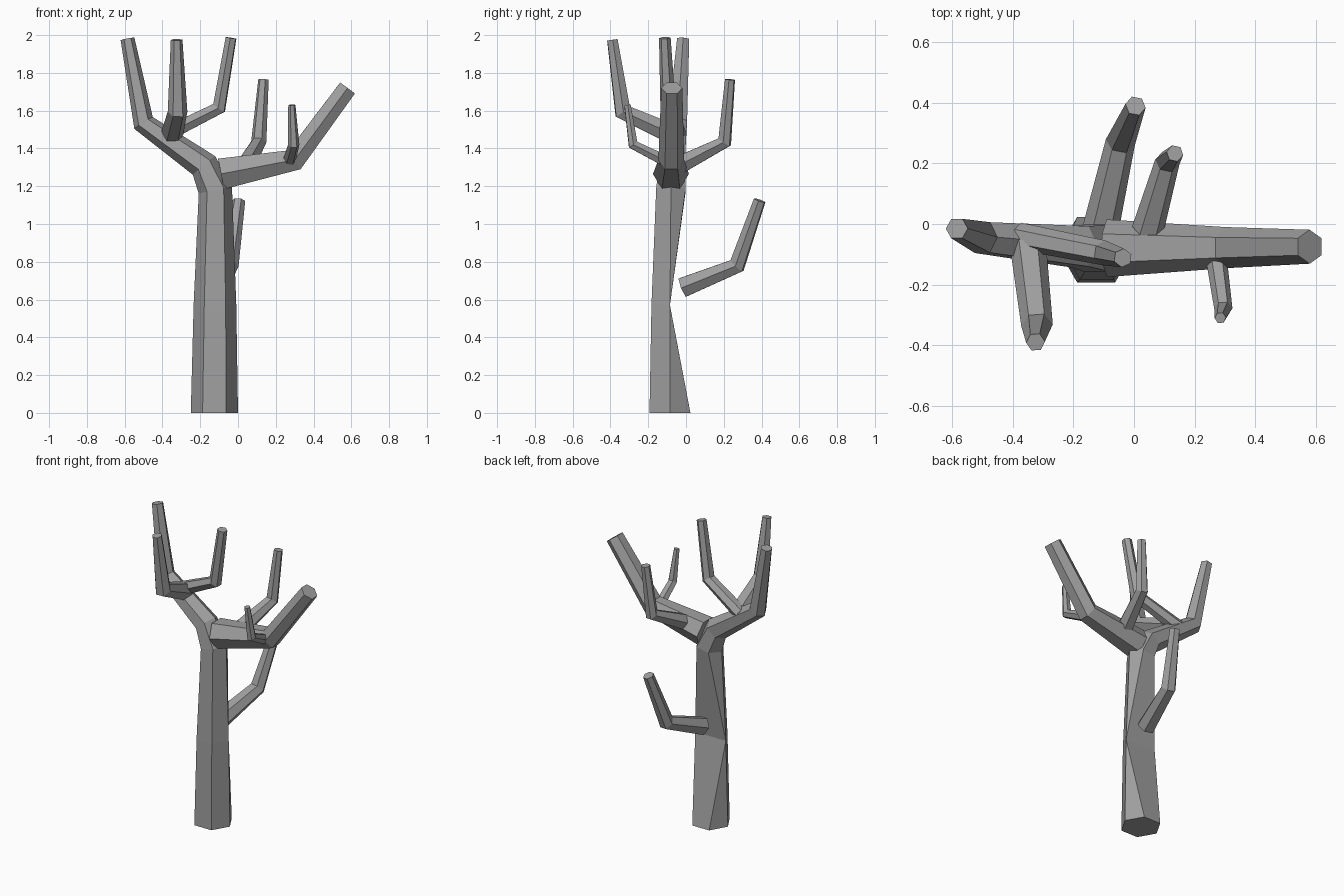
import bpy, bmesh, math
from mathutils import Vector

cube = bpy.data.objects.get("Cube")
if cube:
    bpy.data.objects.remove(cube)

bark = bpy.data.materials.new("grey bark")
bark.use_nodes = True
colour = (0.35, 0.35, 0.35, 1)
bark.diffuse_color = colour
bark.node_tree.nodes["Principled BSDF"].inputs["Base Color"].default_value = colour

SIDES = 6
X, Y = Vector((1, 0, 0)), Vector((0, 1, 0))


def limb(name, path, ref, hollow_ring=None):
    """Six-sided tapering tube through (x, y, z, radius) points."""
    bm = bmesh.new()
    pts = [Vector(p[:3]) for p in path]
    steps = [(b - a).normalized() for a, b in zip(pts, pts[1:])]
    rings = []
    for i, p in enumerate(pts):
        t = (steps[max(i - 1, 0)] + steps[min(i, len(steps) - 1)]).normalized()
        ref = (ref - t * ref.dot(t)).normalized()
        side = t.cross(ref)
        ring = []
        for k in range(SIDES):
            a = math.tau * k / SIDES
            ring.append(bm.verts.new(p + path[i][3] * (ref * math.cos(a) + side * math.sin(a))))
        rings.append(ring)
    # Collapse the rear corners of one ring to dish the back
    if hollow_ring is not None:
        ring = rings[hollow_ring]
        ring[1].co, ring[2].co = ring[0].co, ring[3].co
    for lo, hi in zip(rings, rings[1:]):
        for k in range(SIDES):
            n = (k + 1) % SIDES
            bm.faces.new((lo[k], lo[n], hi[n], hi[k]))
    bm.faces.new(rings[0][::-1])
    bm.faces.new(rings[-1])
    bmesh.ops.remove_doubles(bm, verts=bm.verts, dist=0.0005)
    bmesh.ops.recalc_face_normals(bm, faces=bm.faces)
    mesh = bpy.data.meshes.new(name)
    bm.to_mesh(mesh)
    bm.free()
    mesh.materials.append(bark)
    bpy.context.collection.objects.link(bpy.data.objects.new(name, mesh))


# Trunk, bending over into the main left-hand limb
limb("trunk", [(-0.125, -0.085, 0, 0.125), (-0.122, -0.085, 0.57, 0.113),
               (-0.12, -0.08, 1.18, 0.09), (-0.18, -0.075, 1.31, 0.077),
               (-0.5, -0.045, 1.535, 0.058), (-0.585, -0.015, 1.98, 0.037)], X, 1)

# Heavy limb on the other side
limb("right_limb", [(-0.09, -0.08, 1.265, 0.095), (0.3, -0.078, 1.34, 0.068),
                    (0.58, -0.075, 1.72, 0.056)], Y)

# Prongs growing from the limbs
limb("front_prong", [(-0.35, -0.07, 1.475, 0.06), (-0.32, -0.335, 1.595, 0.052),
                     (-0.325, -0.39, 1.975, 0.031)], X)
limb("inner_prong", [(-0.38, -0.04, 1.475, 0.045), (-0.1, -0.095, 1.615, 0.041),
                     (-0.037, -0.112, 1.985, 0.031)], Y)
limb("small_front_prong", [(0.27, -0.1, 1.33, 0.035), (0.295, -0.28, 1.42, 0.03),
                           (0.285, -0.31, 1.63, 0.019)], X)
limb("back_prong", [(0.045, -0.02, 1.32, 0.053), (0.11, 0.205, 1.435, 0.041),
                    (0.135, 0.233, 1.765, 0.028)], X)

# Low branch behind the trunk
limb("low_back_branch", [(-0.11, -0.015, 0.665, 0.06), (-0.045, 0.27, 0.78, 0.049),
                         (0.005, 0.39, 1.125, 0.034)], X)
